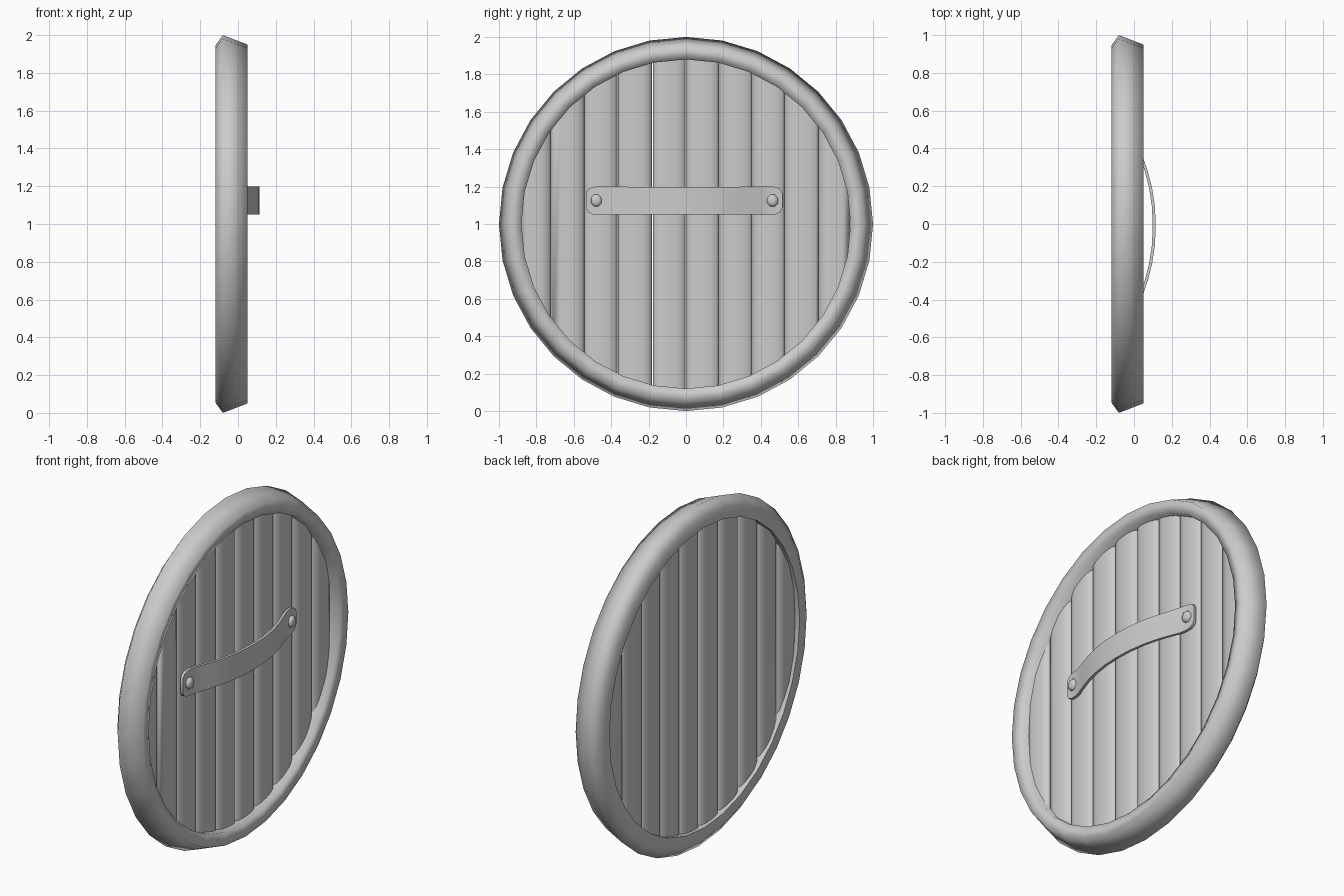
import bpy, bmesh, math

if "Cube" in bpy.data.objects:
    bpy.data.objects.remove(bpy.data.objects["Cube"])


def make_object(name, verts, faces, smooth_angle=60):
    mesh = bpy.data.meshes.new(name)
    mesh.from_pydata(verts, [], faces)
    bm = bmesh.new()
    bm.from_mesh(mesh)
    bmesh.ops.recalc_face_normals(bm, faces=bm.faces)
    bm.to_mesh(mesh)
    bm.free()
    ob = bpy.data.objects.new(name, mesh)
    bpy.context.collection.objects.link(ob)
    bpy.ops.object.select_all(action='DESELECT')
    ob.select_set(True)
    bpy.context.view_layer.objects.active = ob
    bpy.ops.object.shade_smooth_by_angle(angle=math.radians(smooth_angle))
    return ob


def loft(name, rings, closed=False, smooth_angle=60):
    """Bridge equal-sized vertex rings, capping the ends unless closed."""
    n, m = len(rings[0]), len(rings)
    verts = [v for ring in rings for v in ring]
    faces = []
    for i in range(m if closed else m - 1):
        a, b = i * n, ((i + 1) % m) * n
        for j in range(n):
            k = (j + 1) % n
            faces.append((a + j, a + k, b + k, b + j))
    if not closed:
        faces += [tuple(range(n)), tuple(range((m - 1) * n, m * n))]
    return make_object(name, verts, faces, smooth_angle)


# Rim: (x, radius) section swept around the x axis in 32 steps
section = [(-0.12, 0.88), (-0.12, 0.945), (-0.08, 1.0), (0.05, 0.95), (0.037, 0.88)]
rim_rings = []
for i in range(32):
    t = 2 * math.pi * i / 32
    rim_rings.append([(x, r * math.sin(t), 1 + r * math.cos(t)) for x, r in section])
loft("rim", rim_rings, closed=True, smooth_angle=80)

# Planks: rounded upright boards whose ends follow the circle inside the rim
edges = [-0.9, -0.72, -0.543, -0.367, -0.179, 0.0, 0.179, 0.354, 0.527, 0.708, 0.876]
half = [(-1, 0.026), (-0.85, 0.040), (-0.45, 0.049), (0, 0.051),
        (0.45, 0.049), (0.85, 0.040), (1, 0.026)]
profile = half + [(s, -d) for s, d in reversed(half)]
for i, (a, b) in enumerate(zip(edges, edges[1:])):
    gap = 0.003 if i in (3, 4, 5) else 0.0005
    mid, hw = (a + b) / 2, (b - a) / 2 - gap
    rings = []
    for sign in (-1, 1):
        ring = []
        for s, d in profile:
            y = mid + s * hw
            ring.append((-0.05 + d, y, 1 + sign * math.sqrt(max(0.92 ** 2 - y * y, 0.001))))
        rings.append(ring)
    loft("plank_%d" % (i + 1), rings)

# Grip strap: (distance from middle, outer x, half width), mirrored
CY, CZ, THICK = -0.01, 1.125, 0.016
stations = [(0.0, 0.115, 0.074), (0.1, 0.111, 0.074), (0.2, 0.096, 0.074),
            (0.29, 0.073, 0.074), (0.36, 0.049, 0.075), (0.42, 0.028, 0.077),
            (0.455, 0.021, 0.077), (0.49, 0.018, 0.073), (0.513, 0.017, 0.062),
            (0.525, 0.017, 0.04)]
path = [(-d, x, w) for d, x, w in reversed(stations[1:])] + stations
strap_rings = [[(x, CY + d, CZ - w), (x, CY + d, CZ + w),
                (x - THICK, CY + d, CZ + w), (x - THICK, CY + d, CZ - w)]
               for d, x, w in path]
loft("grip_strap", strap_rings, smooth_angle=40)

# Rivets: low eight-sided domes through the strap ends
for side, y in (("left", -0.48), ("right", 0.463)):
    rings = []
    for x, r in ((0.0, 0.031), (0.027, 0.031), (0.036, 0.024), (0.040, 0.012)):
        rings.append([(x, y + r * math.cos(math.pi * (k + 0.5) / 4),
                       CZ + 1.1 * r * math.sin(math.pi * (k + 0.5) / 4)) for k in range(8)])
    loft("rivet_" + side, rings)
